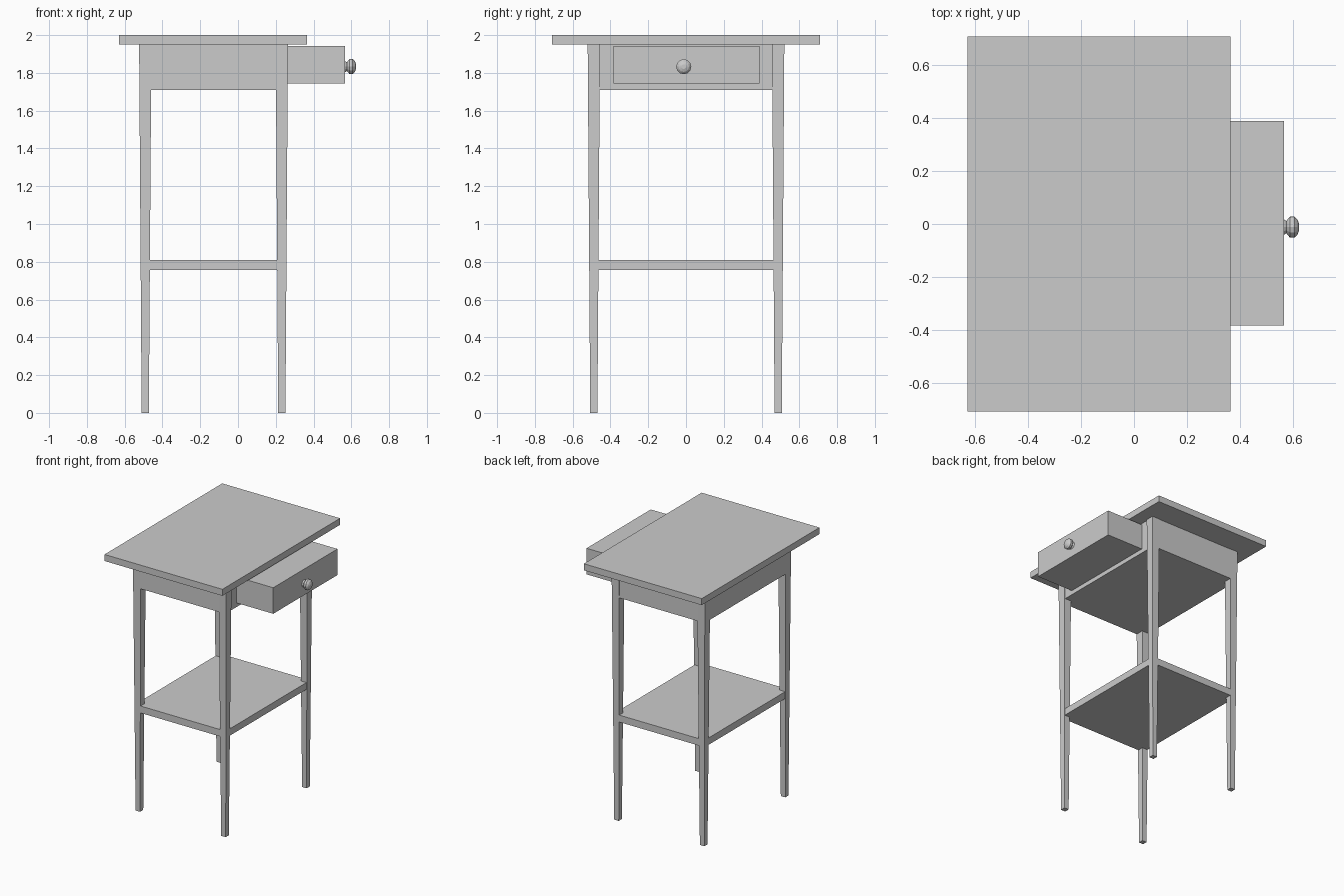
import bpy, bmesh
from math import cos, sin, pi
from mathutils import Vector

if "Cube" in bpy.data.objects:
    bpy.data.objects.remove(bpy.data.objects["Cube"])


def finish(name, bm):
    bmesh.ops.recalc_face_normals(bm, faces=bm.faces)
    mesh = bpy.data.meshes.new(name)
    bm.to_mesh(mesh)
    bm.free()
    ob = bpy.data.objects.new(name, mesh)
    bpy.context.collection.objects.link(ob)
    return ob


def add_box(bm, lo, hi):
    lo, hi = Vector(lo), Vector(hi)
    verts = bmesh.ops.create_cube(bm, size=1)["verts"]
    for v in verts:
        v.co = Vector([(lo[i] + hi[i]) / 2 + v.co[i] * (hi[i] - lo[i]) for i in range(3)])
    return list({f for v in verts for f in v.link_faces})


def box(name, lo, hi):
    bm = bmesh.new()
    add_box(bm, lo, hi)
    return finish(name, bm)


def hollow_box(name, outer, inner, axis):
    """Box with a cavity that opens on the positive side of an axis."""
    bm = bmesh.new()
    edges, mouths = [], []
    for lo, hi in (outer, inner):
        faces = add_box(bm, lo, hi)
        mouth = max(faces, key=lambda f: f.calc_center_median()[axis])
        edges += list(mouth.edges)
        mouths.append(mouth)
    for v in mouths[1].verts:
        v.co[axis] = outer[1][axis]
    bmesh.ops.delete(bm, geom=mouths, context="FACES_ONLY")
    bmesh.ops.bridge_loops(bm, edges=edges)
    return finish(name, bm)


def leg(name, x, y):
    """Square leg tapering towards the foot."""
    bm = bmesh.new()
    rings = []
    for z, r in ((0, 0.019), (1.95, 0.0325)):
        rings.append([bm.verts.new((x + a * r, y + b * r, z))
                      for a, b in ((-1, -1), (1, -1), (1, 1), (-1, 1))])
    bm.faces.new(rings[0])
    bm.faces.new(rings[1])
    for i in range(4):
        j = (i + 1) % 4
        bm.faces.new((rings[0][i], rings[0][j], rings[1][j], rings[1][i]))
    return finish(name, bm)


def knob(name, x, y, z, profile, sides=12):
    """Turned knob around the x axis."""
    bm = bmesh.new()
    rings = [[bm.verts.new((x + d, y + r * cos(2 * pi * i / sides), z + r * sin(2 * pi * i / sides)))
              for i in range(sides)] for d, r in profile]
    for a, b in zip(rings, rings[1:]):
        for i in range(sides):
            j = (i + 1) % sides
            bm.faces.new((a[i], a[j], b[j], b[i]))
    bm.faces.new(rings[0])
    bm.faces.new(rings[-1])
    return finish(name, bm)


# Top and lower shelf
box("table_top", (-0.63, -0.71, 1.95), (0.365, 0.71, 2.0))
box("lower_shelf", (-0.513, -0.509, 0.757), (0.253, 0.509, 0.81))

# Four tapered legs
for xn, x in (("back", -0.491), ("front", 0.232)):
    for yn, y in (("right", -0.488), ("left", 0.488)):
        leg(f"{xn}_{yn}_leg", x, y)

# Apron with the drawer opening
hollow_box("apron", ((-0.519, -0.518, 1.71), (0.255, 0.518, 1.95)),
           ((-0.48, -0.40, 1.73), (0.255, 0.40, 1.945)), 0)

# Open drawer, pulled out
hollow_box("drawer", ((-0.15, -0.385, 1.743), (0.567, 0.39, 1.942)),
           ((-0.12, -0.362, 1.765), (0.537, 0.367, 1.942)), 2)

# Drawer knob
knob("drawer_knob", 0.565, -0.012, 1.833,
     ((0, 0.03), (0.006, 0.027), (0.012, 0.023), (0.017, 0.03), (0.026, 0.04),
      (0.042, 0.04), (0.054, 0.028), (0.06, 0.012)))
